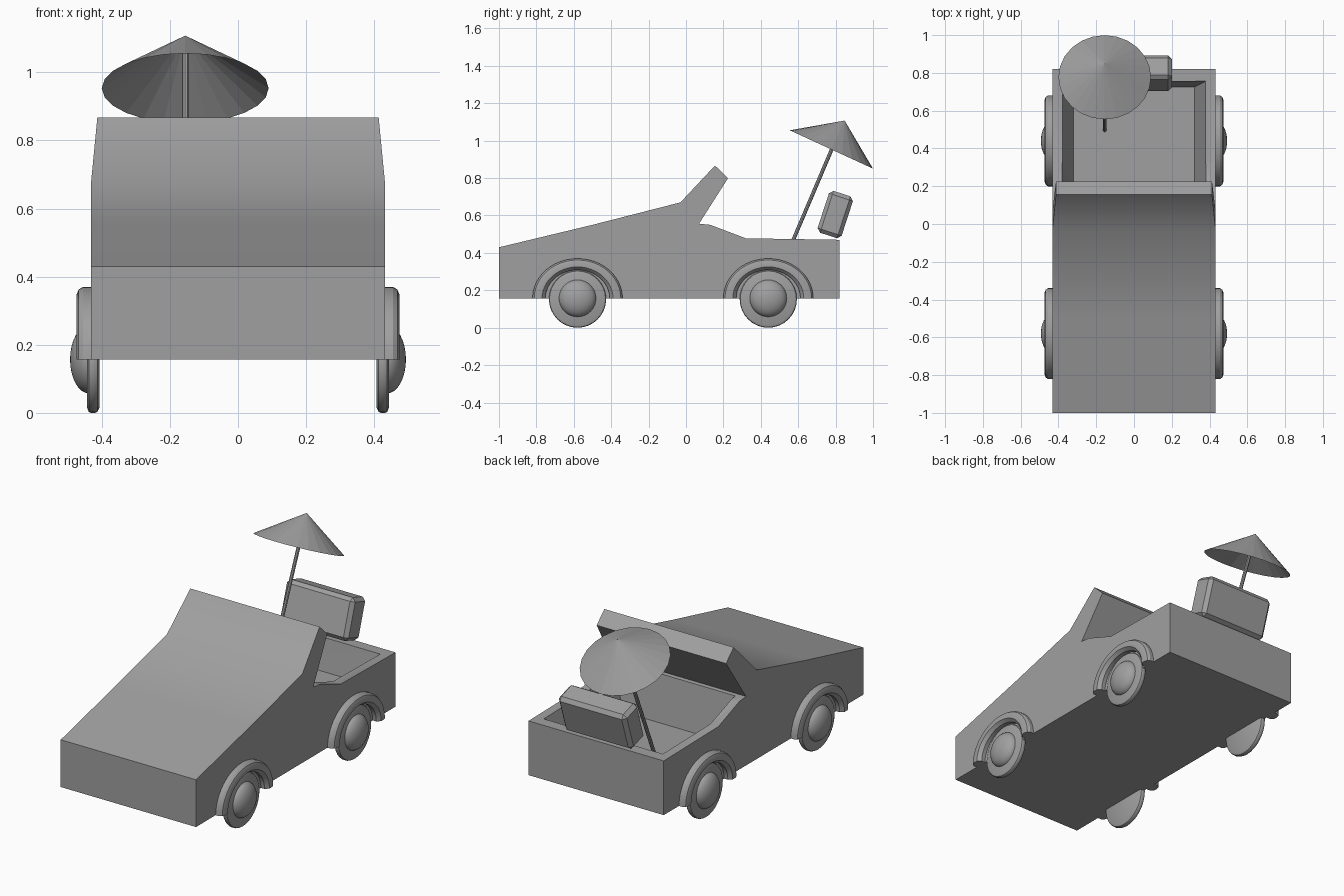
import bpy, bmesh, math
from mathutils import Vector, Matrix

if "Cube" in bpy.data.objects:
    bpy.data.objects.remove(bpy.data.objects["Cube"])

grey = bpy.data.materials.new("plain grey")
grey.diffuse_color = (0.35, 0.35, 0.35, 1)
grey.use_nodes = True
grey.node_tree.nodes["Principled BSDF"].inputs["Base Color"].default_value = grey.diffuse_color


def make(name, bm, angle=None):
    bmesh.ops.recalc_face_normals(bm, faces=bm.faces)
    me = bpy.data.meshes.new(name)
    bm.to_mesh(me)
    bm.free()
    ob = bpy.data.objects.new(name, me)
    bpy.context.collection.objects.link(ob)
    me.materials.append(grey)
    if angle:
        bpy.ops.object.select_all(action='DESELECT')
        ob.select_set(True)
        bpy.context.view_layer.objects.active = ob
        bpy.ops.object.shade_smooth_by_angle(angle=math.radians(angle))
    return ob


def prism(sections):
    """Solid between mirrored x sides; each section point is (half_width, y, z)."""
    bm = bmesh.new()
    sides = [[bm.verts.new((s * w, y, z)) for w, y, z in sections] for s in (-1, 1)]
    n = len(sections)
    for side in sides:
        bm.faces.new(side)
    for i in range(n):
        j = (i + 1) % n
        bm.faces.new((sides[0][i], sides[0][j], sides[1][j], sides[1][i]))
    return bm


def lathe(rings, y, z, start, end, steps, ky=1.0, side=1, closed=False):
    """Sweep (x, radius) points around the x axis."""
    bm = bmesh.new()
    full = abs(end - start) > 6.2
    cols = []
    for i in range(steps if full else steps + 1):
        a = start + (end - start) * i / steps
        cols.append([bm.verts.new((side * x, y + r * ky * math.cos(a), z + r * math.sin(a)))
                     for x, r in rings])
    n = len(rings)
    for i in range(steps):
        a, b = cols[i], cols[(i + 1) % len(cols)]
        for k in range(n if closed else n - 1):
            m = (k + 1) % n
            bm.faces.new((a[k], a[m], b[m], b[k]))
    if not full:
        bm.faces.new(cols[0])
        bm.faces.new(cols[-1])
    bmesh.ops.remove_doubles(bm, verts=bm.verts, dist=1e-5)
    return bm


# car body with raked windscreen
W = 0.432
body = make("body", prism([
    (W, -1, 0.157), (W, -1, 0.43), (W, -0.5, 0.55), (W, -0.03, 0.67),
    (0.413, 0.155, 0.867), (0.413, 0.225, 0.80), (W, 0.07, 0.556),
    (W, 0.13, 0.55), (W, 0.32, 0.478), (W, 0.82, 0.47), (W, 0.82, 0.157)]), 40)

# open cabin, hollowed with sloping walls
bm = bmesh.new()
rows = [(0.13, 0.09, 0.562), (0.32, 0.32, 0.485), (0.725, 0.757, 0.478)]
grid = []
for yf, yt, zt in rows:
    grid.append([bm.verts.new(p) for p in (
        (-0.32, yf, 0.29), (-0.382, yt, zt), (-0.382, yt, zt + 0.012),
        (0.382, yt, zt + 0.012), (0.382, yt, zt), (0.32, yf, 0.29))])
for a, b in zip(grid, grid[1:]):
    for k in range(6):
        bm.faces.new((a[k], a[(k + 1) % 6], b[(k + 1) % 6], b[k]))
bm.faces.new(grid[0])
bm.faces.new(grid[-1])
bmesh.ops.triangulate(bm, faces=bm.faces)
cutter = make("cabin_cutter", bm)
cutter.hide_render = True
cutter.hide_set(True)
cut = body.modifiers.new("cabin", 'BOOLEAN')
cut.operation, cut.object, cut.solver = 'DIFFERENCE', cutter, 'EXACT'

# wheel arches, wheels and domed hubcaps
arch = [(0.42, 0.213), (0.455, 0.213), (0.468, 0.205), (0.474, 0.19),
        (0.474, 0.168), (0.455, 0.152), (0.42, 0.152)]
tyre = [(0.407, 0), (0.407, 0.138), (0.413, 0.15), (0.420, 0.153), (0.432, 0.153),
        (0.438, 0.15), (0.443, 0.138), (0.443, 0)]
dome = [(0.437 + 0.056 * math.sin(t), 0.1 * math.cos(t))
        for t in [i * math.pi / 16 for i in range(9)]]
for end, y in (("front", -0.58), ("rear", 0.44)):
    for label, s in (("left", -1), ("right", 1)):
        tag = f"{end}_{label}"
        make(f"wheel_arch_{tag}",
             lathe(arch, y, 0.157, 0, math.pi, 24, 1.13, s, True), 30)
        make(f"wheel_{tag}", lathe(tyre, y, 0.153, 0, 2 * math.pi, 32, 1, s), 30)
        make(f"hubcap_{tag}", lathe(dome, y, 0.157, 0, 2 * math.pi, 32, 1, s), 40)

# sunshade canopy: open cone tilted backwards
axis = Vector((0, 0.418, 0.908)).normalized()
bm = bmesh.new()
bmesh.ops.create_cone(bm, cap_ends=False, segments=24, radius1=0.245, radius2=0, depth=0.17)
bmesh.ops.remove_doubles(bm, verts=bm.verts, dist=1e-5)
bmesh.ops.transform(bm, verts=bm.verts, matrix=Matrix.Translation(
    Vector((-0.155, 0.777, 0.953)) + axis * 0.085)
    @ axis.to_track_quat('Z', 'Y').to_matrix().to_4x4())
make("sunshade_canopy", bm)

# sunshade pole
p, q = Vector((-0.155, 0.495, 0.285)), Vector((-0.155, 0.835, 1.085))
bm = bmesh.new()
bmesh.ops.create_cone(bm, cap_ends=True, segments=8, radius1=0.01, radius2=0.01,
                      depth=(q - p).length)
bmesh.ops.transform(bm, verts=bm.verts, matrix=Matrix.Translation((p + q) / 2)
                    @ (q - p).to_track_quat('Z', 'Y').to_matrix().to_4x4())
make("sunshade_pole", bm)

# suitcase leaning on the rear edge
bm = bmesh.new()
bmesh.ops.create_cube(bm, size=1)
bmesh.ops.scale(bm, verts=bm.verts, vec=(0.435, 0.135, 0.235))
bmesh.ops.bevel(bm, geom=bm.edges[:], offset=0.02, segments=1, affect='EDGES')
bmesh.ops.transform(bm, verts=bm.verts, matrix=Matrix.Translation((-0.017, 0.798, 0.605))
                    @ Matrix.Rotation(math.radians(-18), 4, 'X'))
make("suitcase", bm)
